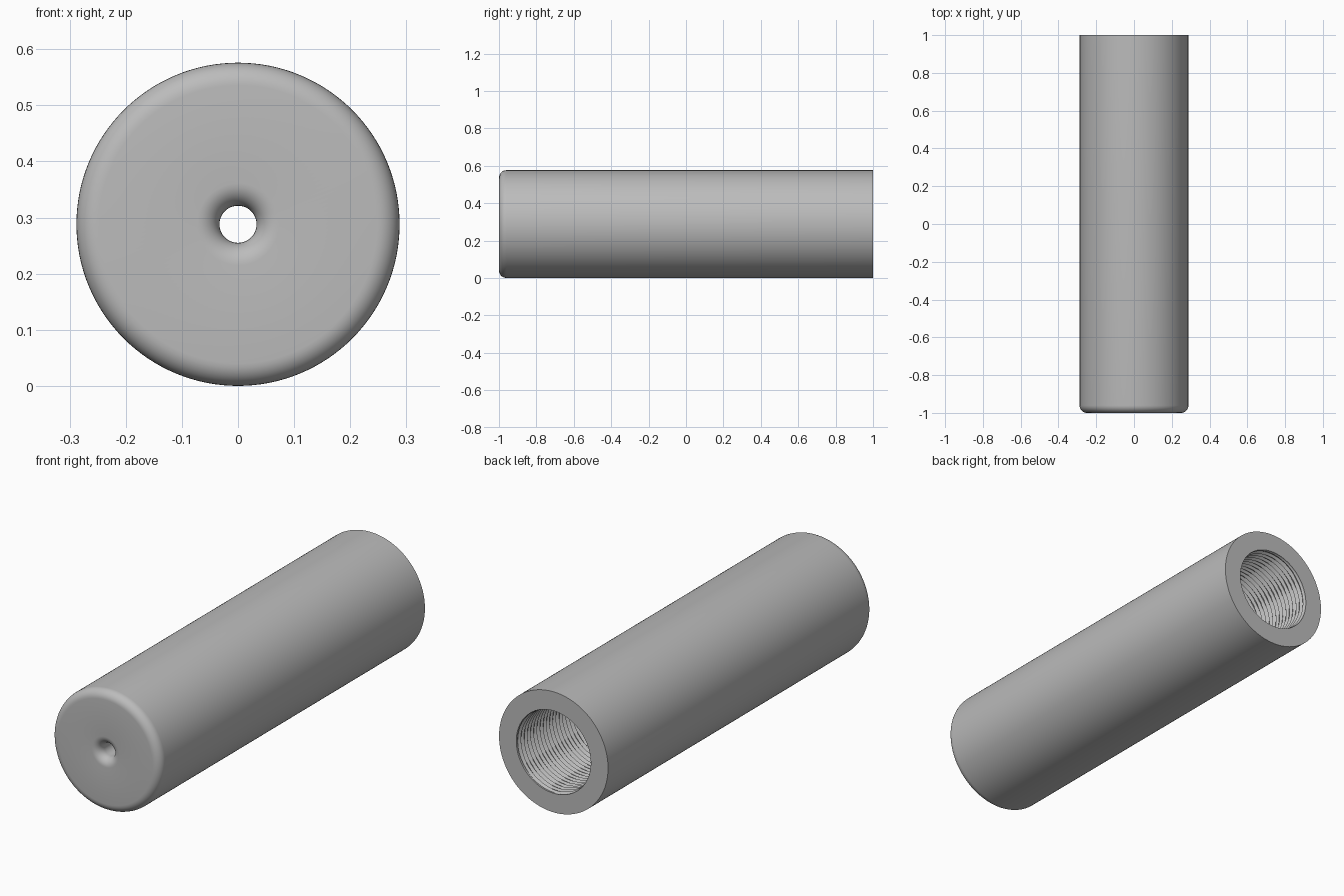
import bpy, bmesh
from math import sin, cos, pi, tau

cube = bpy.data.objects.get("Cube")
if cube:
    bpy.data.objects.remove(cube, do_unlink=True)

R, HOLE, BORE = 0.288, 0.033, 0.197
FILLET = 0.04
SIDES = 128
PITCH, DEPTH, STEPS = 0.024, 0.007, 8
THREAD_END, FLOOR = -0.2, -0.85

grey = bpy.data.materials.new("Satin grey")
grey.use_nodes = True
colour = (0.5, 0.5, 0.5, 1)
grey.diffuse_color = colour
grey.node_tree.nodes["Principled BSDF"].inputs["Base Color"].default_value = colour


def arc(y, r, start, end, n=8):
    """Quarter-round profile points about a centre (y, r)."""
    angles = [start + (end - start) * i / n for i in range(n + 1)]
    return [(y + FILLET * sin(a), r + FILLET * cos(a)) for a in angles]


def thread_radius(y, angle):
    """Helical triangular thread that fades out at both ends."""
    phase = (y / PITCH + angle / tau) % 1
    fade = max(0, min(1, (1 - y) / PITCH, (y - THREAD_END) / PITCH))
    return BORE + DEPTH * fade * (abs(phase - 0.5) * 4 - 1)


# Section from the pin hole, over the outside and back down the bore
profile = [(FLOOR, HOLE)]
profile += arc(FILLET - 1, HOLE + FILLET, -pi, -pi / 2)
profile += arc(FILLET - 1, R - FILLET, -pi / 2, 0)
profile += [(1, R), (1, BORE)]
first_thread = len(profile)
rows = round((1 - THREAD_END) / PITCH * STEPS)
profile += [(1 - (1 - THREAD_END) * i / rows, BORE) for i in range(1, rows + 1)]
profile += [(FLOOR, BORE)]

# Lathe the section about the long axis
bm = bmesh.new()
rings = []
for k, (y, r) in enumerate(profile):
    ring = []
    for i in range(SIDES):
        a = tau * i / SIDES
        radius = thread_radius(y, a) if k >= first_thread else r
        ring.append(bm.verts.new((radius * cos(a), y, R + radius * sin(a))))
    rings.append(ring)
for lower, upper in zip(rings, rings[1:] + rings[:1]):
    for i in range(SIDES):
        j = (i + 1) % SIDES
        bm.faces.new((lower[i], lower[j], upper[j], upper[i]))
bmesh.ops.recalc_face_normals(bm, faces=bm.faces)

mesh = bpy.data.meshes.new("threaded_sleeve")
bm.to_mesh(mesh)
bm.free()
mesh.materials.append(grey)
sleeve = bpy.data.objects.new("threaded_sleeve", mesh)
bpy.context.collection.objects.link(sleeve)

# Smooth rounded surfaces, crisp thread and end face
bpy.ops.object.select_all(action="DESELECT")
sleeve.select_set(True)
bpy.context.view_layer.objects.active = sleeve
bpy.ops.object.shade_smooth_by_angle(angle=pi / 6)
